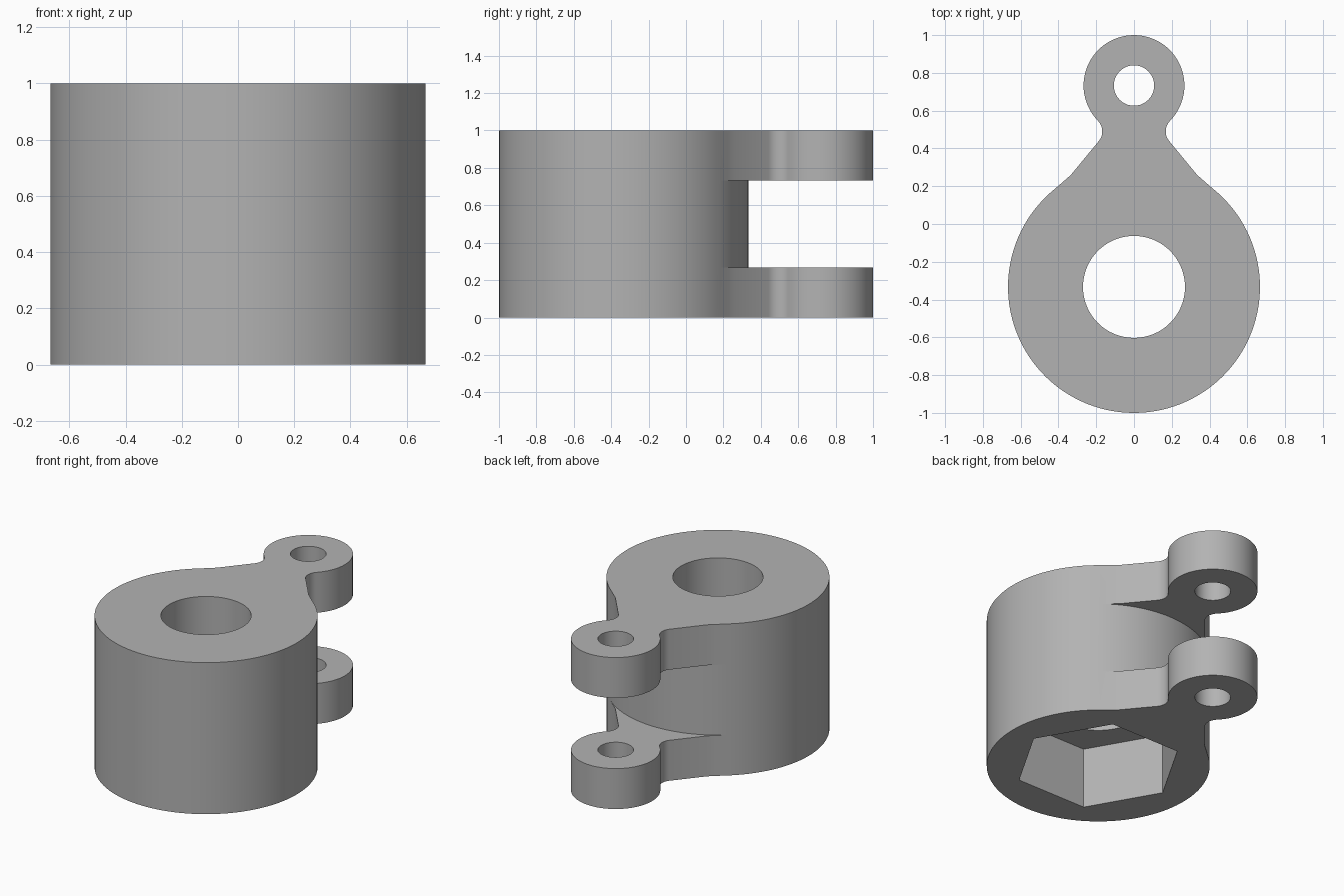
import bpy, bmesh
from math import cos, sin, radians

if "Cube" in bpy.data.objects:
    bpy.data.objects.remove(bpy.data.objects["Cube"], do_unlink=True)

BODY_Y, BODY_R = -0.333, 0.667
LUG_Y, LUG_R = 0.733, 0.267
JOINT = 51  # angle where the neck leaves the round body

grey = bpy.data.materials.new("grey")
grey.use_nodes = True
colour = (0.45, 0.45, 0.45, 1)
grey.diffuse_color = colour
grey.node_tree.nodes["Principled BSDF"].inputs["Base Color"].default_value = colour


def arc(x, y, r, start, end, steps):
    angles = [radians(start + (end - start) * i / steps) for i in range(steps + 1)]
    return [(x + r * cos(a), y + r * sin(a)) for a in angles]


def circle(y, r, steps):
    return arc(0, y, r, 0, 360, steps)[:-1]


def prism(name, profile, bottom, top):
    mesh = bpy.data.meshes.new(name)
    bm = bmesh.new()
    face = bm.faces.new([bm.verts.new((x, y, bottom)) for x, y in profile])
    moved = bmesh.ops.extrude_face_region(bm, geom=[face])["geom"]
    verts = [v for v in moved if isinstance(v, bmesh.types.BMVert)]
    bmesh.ops.translate(bm, verts=verts, vec=(0, 0, top - bottom))
    bmesh.ops.recalc_face_normals(bm, faces=bm.faces)
    bm.to_mesh(mesh)
    bm.free()
    mesh.materials.append(grey)
    obj = bpy.data.objects.new(name, mesh)
    bpy.context.collection.objects.link(obj)
    return obj


def cut(target, name, profile, bottom, top):
    cutter = prism(name, profile, bottom, top)
    mod = target.modifiers.new(name, "BOOLEAN")
    mod.operation = "DIFFERENCE"
    mod.solver = "EXACT"
    mod.object = cutter
    bpy.context.view_layer.objects.active = target
    bpy.ops.object.modifier_apply(modifier=name)
    bpy.data.objects.remove(cutter, do_unlink=True)


# Outline: round body, flared neck, small fillet, round lug
flank = [(0.375, 0.224), (0.335, 0.259)] + arc(0.248, 0.49, 0.08, 219, 135.6, 10)
body_arc = arc(0, BODY_Y, BODY_R, 180 - JOINT, 360 + JOINT, 90)
lug_arc = arc(0, LUG_Y, LUG_R, -44.4, 224.4, 54)
outline = body_arc + flank + lug_arc[1:-1] + [(-x, y) for x, y in reversed(flank)]
bracket = prism("hinge_bracket", outline, 0, 1)

# Slot between the two lugs, following the round body
slot = arc(0, BODY_Y, BODY_R, JOINT, 180 - JOINT, 28) + [(-0.5, 1.1), (0.5, 1.1)]
cut(bracket, "slot_cutter", slot, 0.267, 0.733)

# Main bore, pin hole and hexagonal pocket underneath
cut(bracket, "bore_cutter", circle(BODY_Y, 0.27, 64), -0.1, 1.1)
cut(bracket, "pin_cutter", circle(LUG_Y, 0.107, 40), -0.1, 1.1)
cut(bracket, "hex_cutter", circle(BODY_Y, 0.503, 6), -0.1, 0.4)

bpy.ops.object.select_all(action="DESELECT")
bracket.select_set(True)
bpy.context.view_layer.objects.active = bracket
bpy.ops.object.shade_smooth_by_angle(angle=radians(30))
